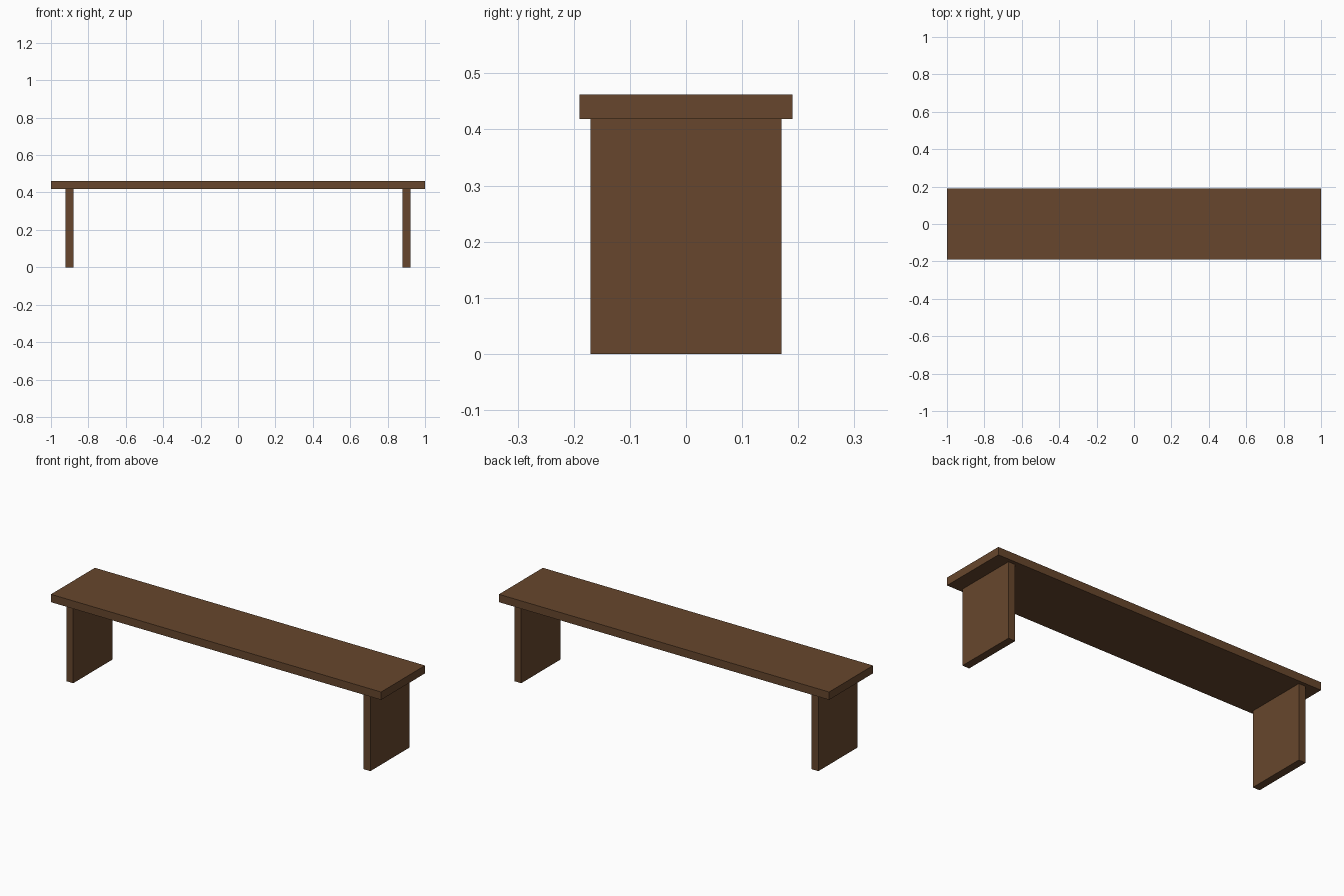
import bpy

# Remove the default cube
cube = bpy.data.objects.get("Cube")
if cube:
    bpy.data.objects.remove(cube, do_unlink=True)

# Brown wood
wood = bpy.data.materials.new("brown_wood")
wood.use_nodes = True
color = (0.135, 0.062, 0.026, 1)
wood.diffuse_color = color
wood.node_tree.nodes["Principled BSDF"].inputs["Base Color"].default_value = color

LENGTH, DEPTH = 2.0, 0.38
LEG_HEIGHT, TOP = 0.419, 0.462
LEG_DEPTH, LEG_THICKNESS, LEG_X = 0.34, 0.042, 0.9


def board(name, size, x, bottom):
    """Flat-sided plank resting at the given height."""
    bpy.ops.mesh.primitive_cube_add(size=1, location=(x, 0, bottom + size[2] / 2))
    obj = bpy.context.object
    obj.name = name
    obj.scale = size
    bpy.ops.object.transform_apply(location=False, rotation=False, scale=True)
    obj.data.materials.append(wood)
    return obj


# Seat plank
board("seat", (LENGTH, DEPTH, TOP - LEG_HEIGHT), 0, LEG_HEIGHT)

# Slab legs at both ends
for side, sign in (("left", 1), ("right", -1)):
    board(side + "_leg", (LEG_THICKNESS, LEG_DEPTH, LEG_HEIGHT), sign * LEG_X, 0)
